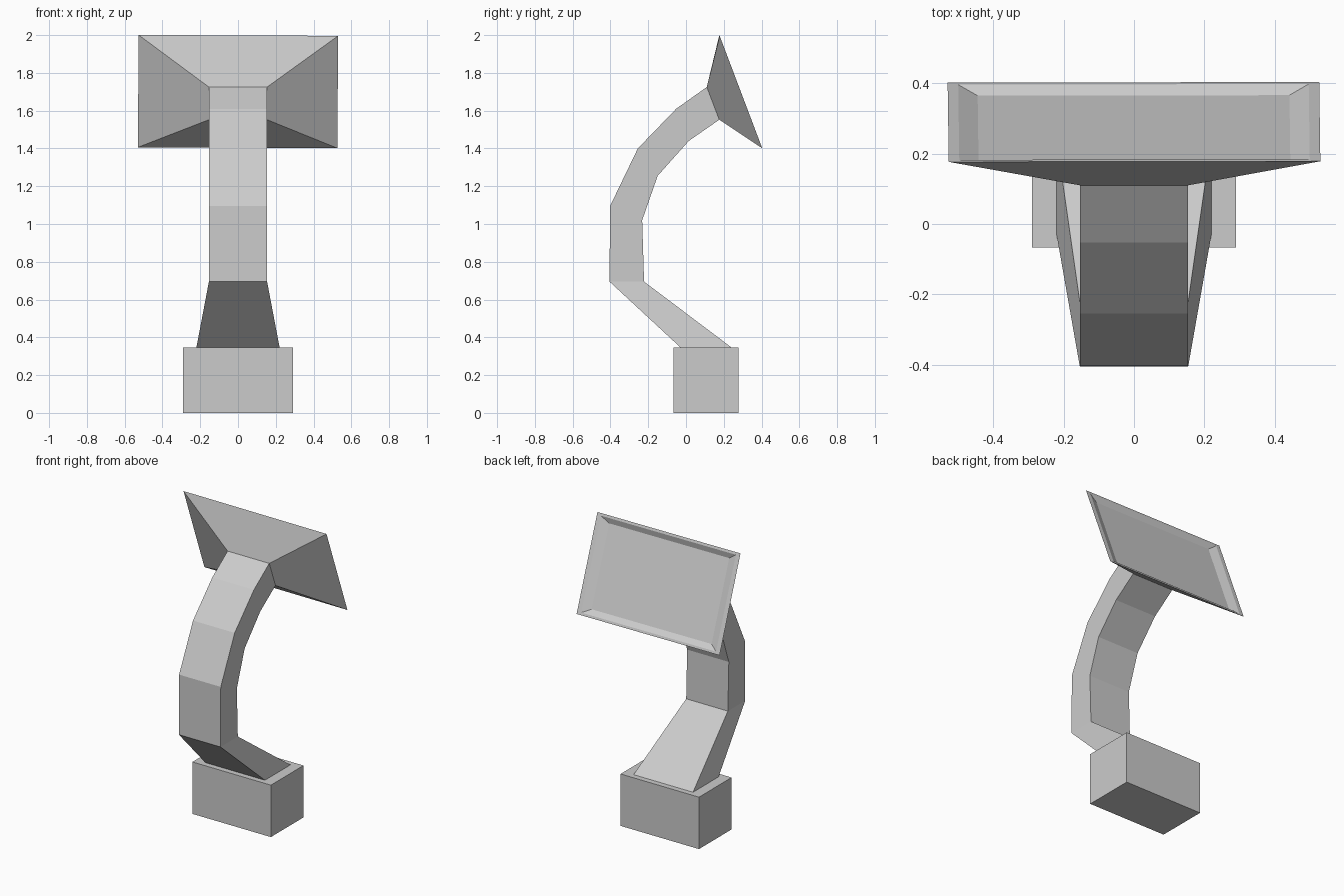
import bpy, bmesh
from mathutils import Vector

if "Cube" in bpy.data.objects:
    bpy.data.objects.remove(bpy.data.objects["Cube"])


def loft(name, rings, cap_start=False, cap_end=False):
    """Skin a chain of four-cornered rings with flat faces."""
    bm = bmesh.new()
    loops = [[bm.verts.new(p) for p in ring] for ring in rings]
    for a, b in zip(loops, loops[1:]):
        for i in range(4):
            j = (i + 1) % 4
            bm.faces.new((a[i], a[j], b[j], b[i]))
    if cap_start:
        bm.faces.new(loops[0][::-1])
    if cap_end:
        bm.faces.new(loops[-1])
    bmesh.ops.recalc_face_normals(bm, faces=bm.faces)
    mesh = bpy.data.meshes.new(name)
    bm.to_mesh(mesh)
    bm.free()
    obj = bpy.data.objects.new(name, mesh)
    bpy.context.collection.objects.link(obj)
    return obj


def section(half_width, front, back):
    """Ring across x from a front and a back (y, z) point."""
    w = half_width
    return [(-w, *front), (w, *front), (w, *back), (-w, *back)]


# Base block
loft("base", [section(0.29, (-0.067, z), (0.277, z)) for z in (0, 0.347)], True, True)

# Curved arm, from base to neck
arm = [
    section(0.22, (-0.03, 0.347), (0.24, 0.347)),
    section(0.154, (-0.405, 0.695), (-0.222, 0.695)),
    section(0.154, (-0.402, 1.095), (-0.232, 1.02)),
    section(0.154, (-0.255, 1.40), (-0.15, 1.255)),
    section(0.154, (-0.052, 1.61), (0.015, 1.44)),
    section(0.154, (0.11, 1.725), (0.176, 1.552)),
]
loft("arm", arm)

# Head: tilted frame with a very slight roll
centre = Vector((0, 0.29, 1.701))
up = Vector((0, -0.354, 0.935))
out = Vector((0, 0.935, 0.354))
roll = 0.005


def head_ring(hu, hv, depth=0.0):
    ring = []
    for u, v in ((-hu, hv), (hu, hv), (hu, -hv), (-hu, -hv)):
        p = centre + up * (v - roll * u) - out * depth
        ring.append((u + roll * v, p.y, p.z))
    return ring


# Flared housing, rim, sloping recess walls and screen
loft("screen_head", [
    arm[-1][0:2] + arm[-1][2:4],
    head_ring(0.528, 0.318),
    head_ring(0.498, 0.302),
    head_ring(0.443, 0.268, 0.021),
], cap_end=True)
